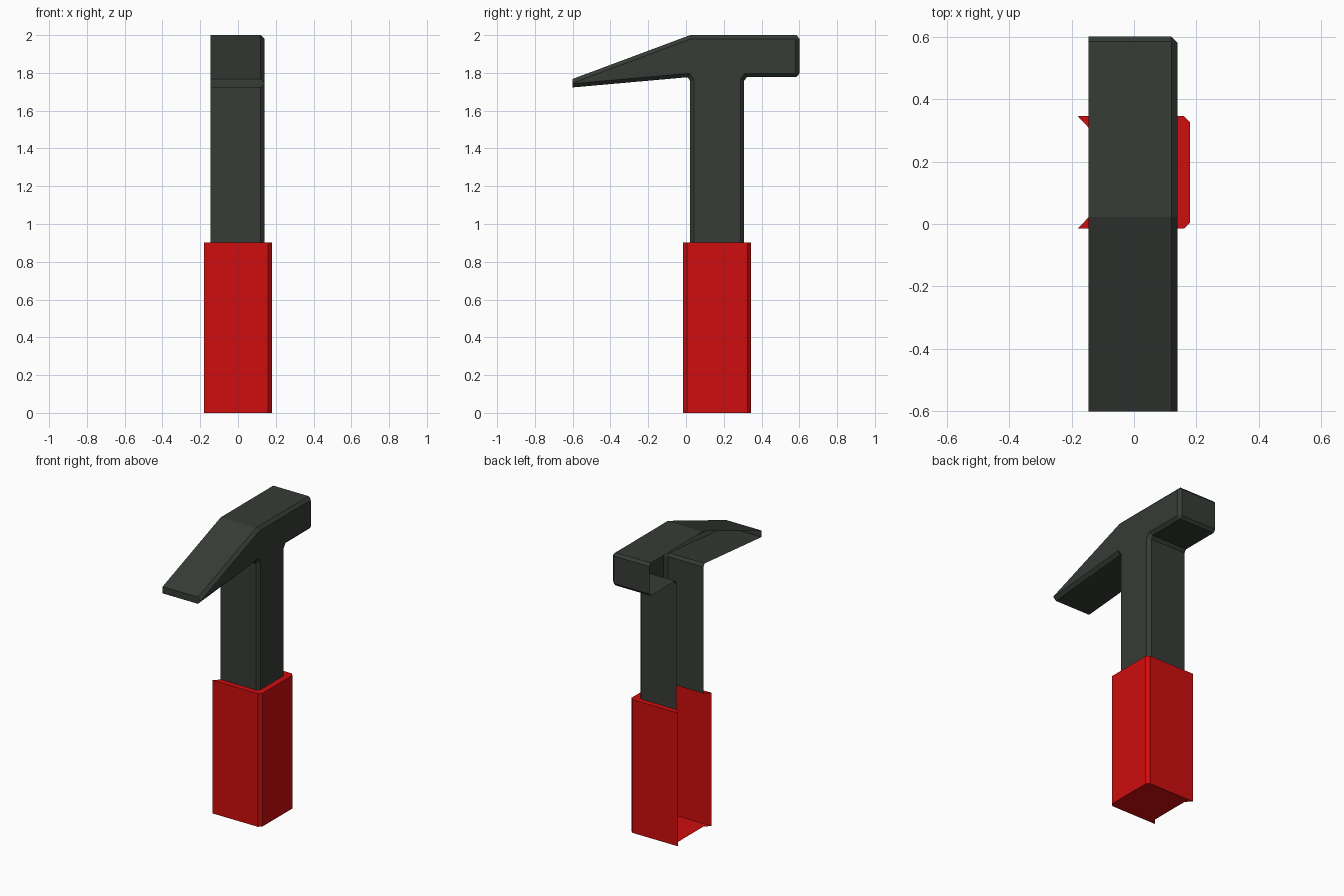
import bpy
import bmesh

default = bpy.data.objects.get("Cube")
if default:
    bpy.data.objects.remove(default, do_unlink=True)


def make_material(name, colour):
    mat = bpy.data.materials.new(name)
    mat.use_nodes = True
    mat.diffuse_color = colour
    mat.node_tree.nodes["Principled BSDF"].inputs["Base Color"].default_value = colour
    return mat


def make_object(name, bm, mat):
    mesh = bpy.data.meshes.new(name)
    bm.to_mesh(mesh)
    bm.free()
    mesh.materials.append(mat)
    obj = bpy.data.objects.new(name, mesh)
    bpy.context.collection.objects.link(obj)
    return obj


steel = make_material("dark steel", (0.037, 0.045, 0.037, 1))
red = make_material("red grip", (0.62, 0.004, 0.004, 1))

GRIP_TOP = 0.902
OPEN_X, CAP_X = -0.145, 0.14
CUT = 0.02

# Head and shaft: T-shaped side profile (y, z), extruded across x
profile = [
    (0.308, GRIP_TOP), (0.308, 1.758), (0.322, 1.778),
    (0.584, 1.778), (0.6, 1.796), (0.6, 1.982), (0.584, 2.0),
    (0.022, 2.0), (-0.6, 1.768), (-0.6, 1.723),
    (0.008, 1.777), (0.022, 1.758), (0.022, GRIP_TOP),
]
bm = bmesh.new()
base = bm.faces.new([bm.verts.new((OPEN_X, y, z)) for y, z in profile])
sweep = bmesh.ops.extrude_face_region(bm, geom=[base], use_keep_orig=True)
moved = [g for g in sweep["geom"] if isinstance(g, bmesh.types.BMVert)]
bmesh.ops.translate(bm, verts=moved, vec=(CAP_X - OPEN_X, 0, 0))
bmesh.ops.recalc_face_normals(bm, faces=bm.faces)

# The left-open side and the shaft's lower end carry no faces
empty = [f for f in bm.faces
         if all(v.co.x < OPEN_X + 0.001 for v in f.verts)
         or all(v.co.z < GRIP_TOP + 0.001 for v in f.verts)]
bmesh.ops.delete(bm, geom=empty, context='FACES')

# Chamfer the closed side's outline, except the claw tip and lower end
rim = [e for e in bm.edges
       if all(v.co.x > CAP_X - 0.001 for v in e.verts)
       and not all(v.co.y < -0.59 for v in e.verts)
       and not all(v.co.z < GRIP_TOP + 0.001 for v in e.verts)]
bmesh.ops.bevel(bm, geom=rim, offset=CUT, segments=1, profile=0.5, affect='EDGES')
make_object("head_and_shaft", bm, steel)


# Grip: open sleeve with chamfered corners, a top ledge and a floor
def u_path(x0, x1, y0, y1):
    return [(x0, y0), (x1 - CUT, y0), (x1, y0 + CUT),
            (x1, y1 - CUT), (x1 - CUT, y1), (x0, y1)]


outer = u_path(-0.18, 0.18, -0.015, 0.345)
inner = u_path(OPEN_X, CAP_X, 0.022, 0.308)
bm = bmesh.new()
low = [bm.verts.new((x, y, 0)) for x, y in outer]
high = [bm.verts.new((x, y, GRIP_TOP)) for x, y in outer]
ledge = [bm.verts.new((x, y, GRIP_TOP)) for x, y in inner]
for i in range(len(outer) - 1):
    bm.faces.new((low[i], low[i + 1], high[i + 1], high[i]))
    bm.faces.new((high[i], high[i + 1], ledge[i + 1], ledge[i]))
notch = [bm.verts.new((x, y, 0)) for x, y in (inner[-1], inner[0])]
bm.faces.new(list(reversed(low + notch)))
make_object("grip", bm, red)
